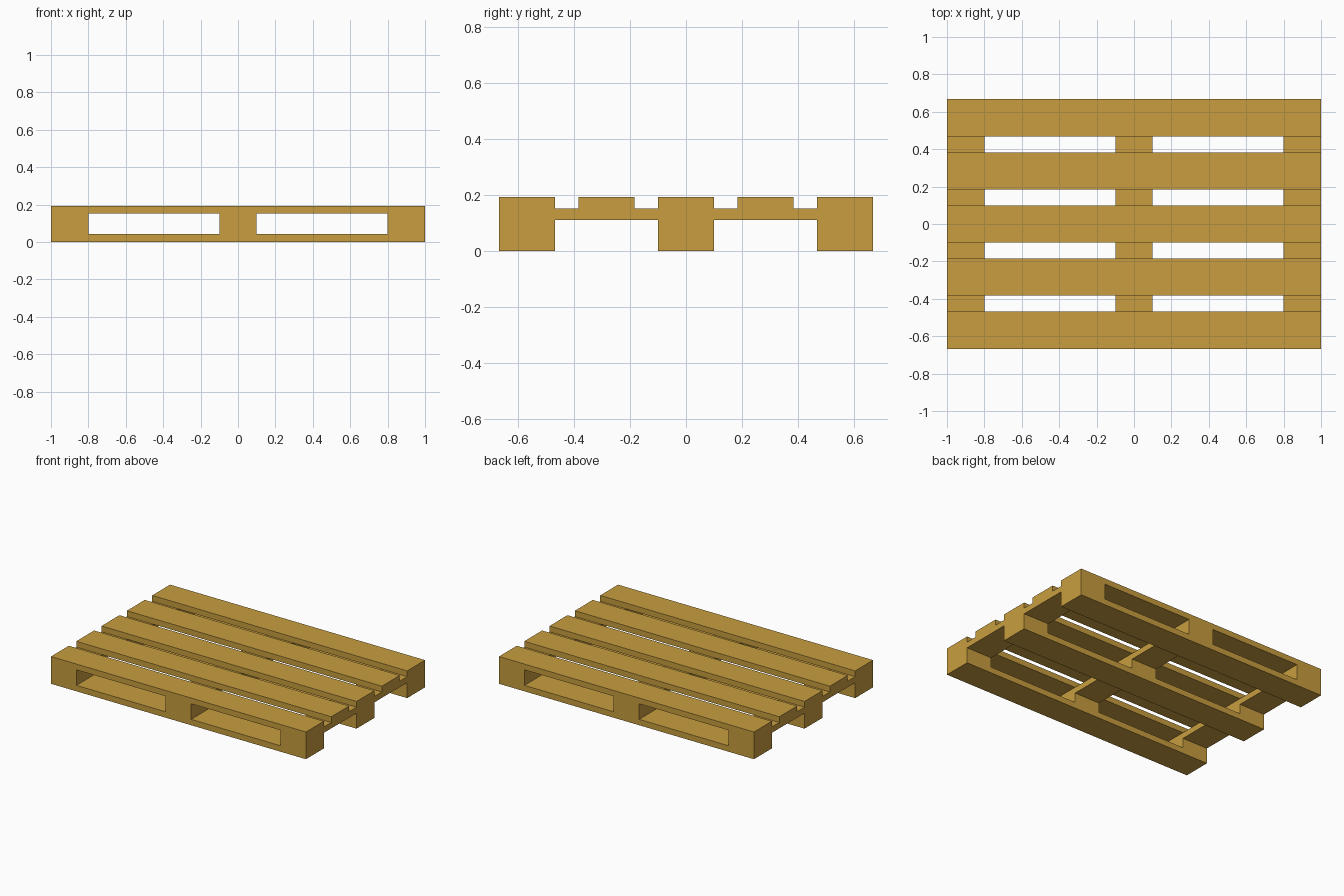
import bpy

if "Cube" in bpy.data.objects:
    bpy.data.objects.remove(bpy.data.objects["Cube"])

# Layer heights: bottom boards, blocks, cross bearers, deck boards
Z0, Z1, Z2, Z3, Z4 = 0.0, 0.042, 0.11, 0.152, 0.193
HALF_L, HALF_W, BOARD = 1.0, 0.667, 0.2
COLS = (-0.9, 0.0, 0.9)                 # block / bearer centres along x
ROWS = (-0.567, 0.0, 0.567)             # runner centres along y
DECK = (-0.567, -0.2835, 0.0, 0.2835, 0.567)

wood = bpy.data.materials.new("wood")
wood.diffuse_color = (0.58, 0.34, 0.05, 1)
wood.use_nodes = True
wood.node_tree.nodes["Principled BSDF"].inputs["Base Color"].default_value = wood.diffuse_color


def box(name, x, y, z0, z1, sx, sy):
    bpy.ops.mesh.primitive_cube_add(size=1, location=(x, y, (z0 + z1) / 2))
    ob = bpy.context.object
    ob.name = name
    ob.scale = (sx, sy, z1 - z0)
    bpy.ops.object.transform_apply(location=True, rotation=False, scale=True)
    ob.data.materials.append(wood)
    return ob


parts = []
# Cross bearers under the deck
for x in COLS:
    parts.append(box("cross_bearer", x, 0, Z2, Z3, BOARD, 2 * HALF_W))
# Deck boards
for y in DECK:
    parts.append(box("deck_board", 0, y, Z3, Z4, 2 * HALF_L, BOARD))
# Bottom runners and their spacer blocks
for y in ROWS:
    for x in COLS:
        parts.append(box("spacer_block", x, y, Z1, Z2, BOARD, BOARD))
    parts.append(box("bottom_runner", 0, y, Z0, Z1, 2 * HALF_L, BOARD))

# Fuse all the timbers into one clean pallet skin
timbers = bpy.data.collections.new("timbers")
pallet = parts[0]
for p in parts[1:]:
    timbers.objects.link(p)
    p.hide_render = True
mod = pallet.modifiers.new("fuse", 'BOOLEAN')
mod.operation = 'UNION'
mod.operand_type = 'COLLECTION'
mod.collection = timbers
mod.solver = 'EXACT'
bpy.ops.object.select_all(action='DESELECT')
pallet.select_set(True)
bpy.context.view_layer.objects.active = pallet
bpy.ops.object.modifier_apply(modifier="fuse")
for p in parts[1:]:
    bpy.data.objects.remove(p)
bpy.data.collections.remove(timbers)
pallet.name = "pallet"
